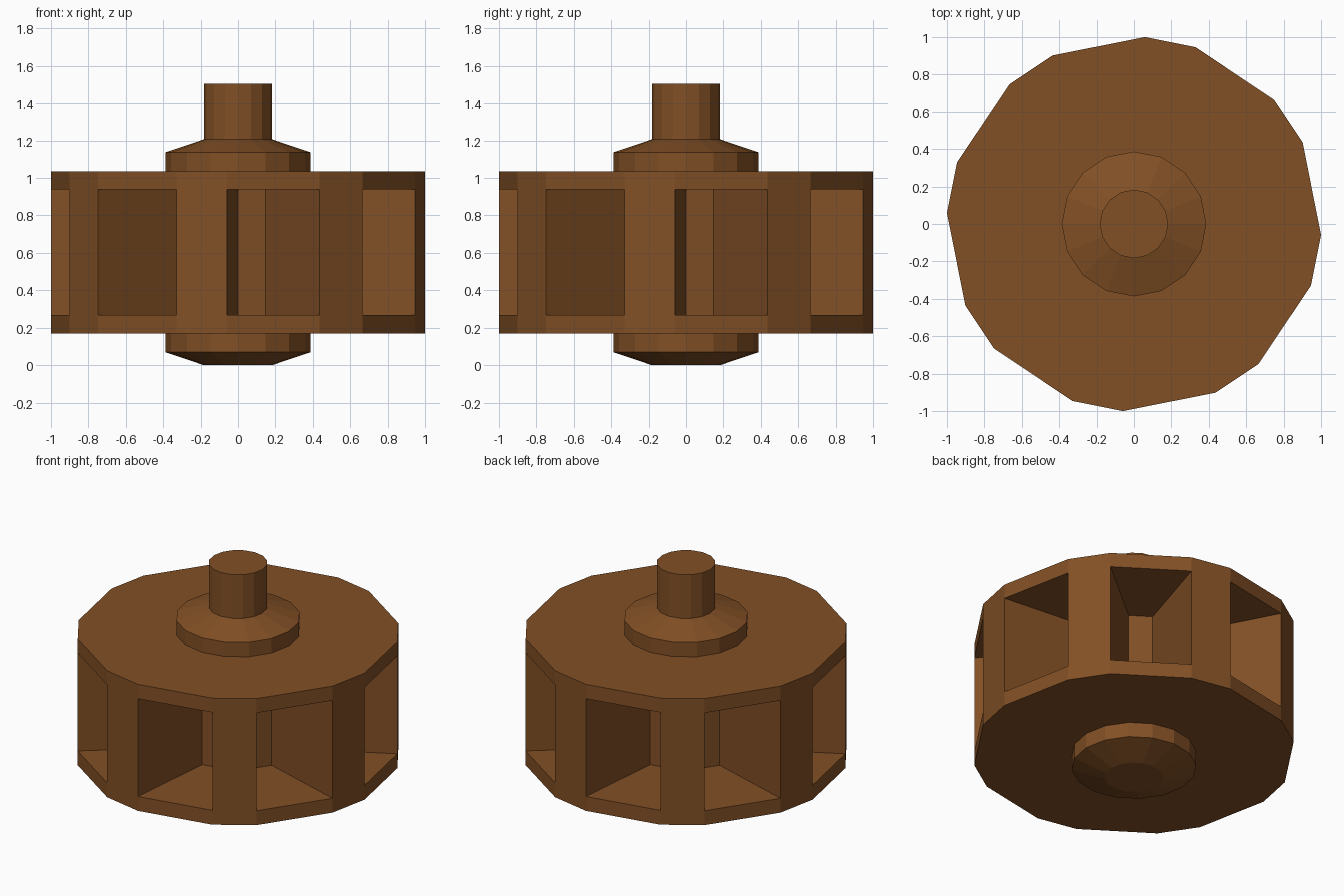
import bpy, bmesh
from math import sin, cos, radians

cube = bpy.data.objects.get("Cube")
if cube:
    bpy.data.objects.remove(cube)

# Single brown material
brown = bpy.data.materials.new("brown")
brown.use_nodes = True
colour = (0.223, 0.080, 0.0185, 1)
brown.diffuse_color = colour
brown.node_tree.nodes["Principled BSDF"].inputs["Base Color"].default_value = colour

SPOKES = 8
SIDES = 2 * SPOKES
STEP = 360 / SIDES
HUB_R, SHAFT_R, WHEEL_R = 0.387, 0.183, 1.0017
MID = 0.603                       # height of the wheel's middle plane
RIM, POCKET = 0.433, 0.335        # half heights of wheel and pockets
PILLAR_HALF = 7.9                 # half angle of a pillar's outer face


def ring(bm, radius, z, angles):
    return [bm.verts.new((radius * cos(radians(a)), radius * sin(radians(a)), z))
            for a in angles]


def finish(bm, name):
    bmesh.ops.recalc_face_normals(bm, faces=bm.faces)
    mesh = bpy.data.meshes.new(name)
    bm.to_mesh(mesh)
    bm.free()
    mesh.materials.append(brown)
    obj = bpy.data.objects.new(name, mesh)
    bpy.context.collection.objects.link(obj)
    return obj


def lathe(name, profile):
    """Sixteen-sided solid of revolution from (radius, z) pairs."""
    bm = bmesh.new()
    angles = [i * STEP for i in range(SIDES)]
    rings = [ring(bm, r, z, angles) for r, z in profile]
    for low, high in zip(rings, rings[1:]):
        for i in range(SIDES):
            j = (i + 1) % SIDES
            bm.faces.new((low[i], low[j], high[j], high[i]))
    bm.faces.new(rings[0])
    bm.faces.new(rings[-1])
    return finish(bm, name)


def build_wheel():
    """Drum with tapered pockets between its spokes."""
    bm = bmesh.new()
    outer_angles, inner_angles = [], []
    for k in range(SPOKES):
        centre = STEP * (2 * k + 1.5)
        outer_angles += [centre - PILLAR_HALF, centre + PILLAR_HALF]
        inner_angles += [centre - STEP / 2, centre + STEP / 2]
    base, floor, ceiling, top = [
        ring(bm, WHEEL_R, MID + h, outer_angles) for h in (-RIM, -POCKET, POCKET, RIM)]
    in_floor, in_ceiling = [
        ring(bm, HUB_R, MID + h, inner_angles) for h in (-POCKET, POCKET)]
    bm.faces.new(base)
    bm.faces.new(top)
    for i in range(SIDES):
        j = (i + 1) % SIDES
        if i % 2 == 0:
            # Pillar face, full height
            bm.faces.new((base[i], base[j], floor[j], ceiling[j],
                          top[j], top[i], ceiling[i], floor[i]))
        else:
            # Rims above and below the pocket, then its five inner walls
            bm.faces.new((base[i], base[j], floor[j], floor[i]))
            bm.faces.new((ceiling[i], ceiling[j], top[j], top[i]))
            bm.faces.new((floor[i], floor[j], in_floor[j], in_floor[i]))
            bm.faces.new((ceiling[i], ceiling[j], in_ceiling[j], in_ceiling[i]))
            bm.faces.new((in_floor[i], in_floor[j], in_ceiling[j], in_ceiling[i]))
            for s in (i, j):
                bm.faces.new((floor[s], in_floor[s], in_ceiling[s], ceiling[s]))
    return finish(bm, "wheel")


build_wheel()

# Upper boss with shaft, and lower boss
SINK = 0.01
lathe("upper_hub_and_shaft", [(HUB_R, MID + RIM - SINK), (HUB_R, 1.137),
                              (SHAFT_R, 1.206), (SHAFT_R, 1.505)])
lathe("lower_hub", [(SHAFT_R, 0), (HUB_R, 0.069), (HUB_R, MID - RIM + SINK)])
